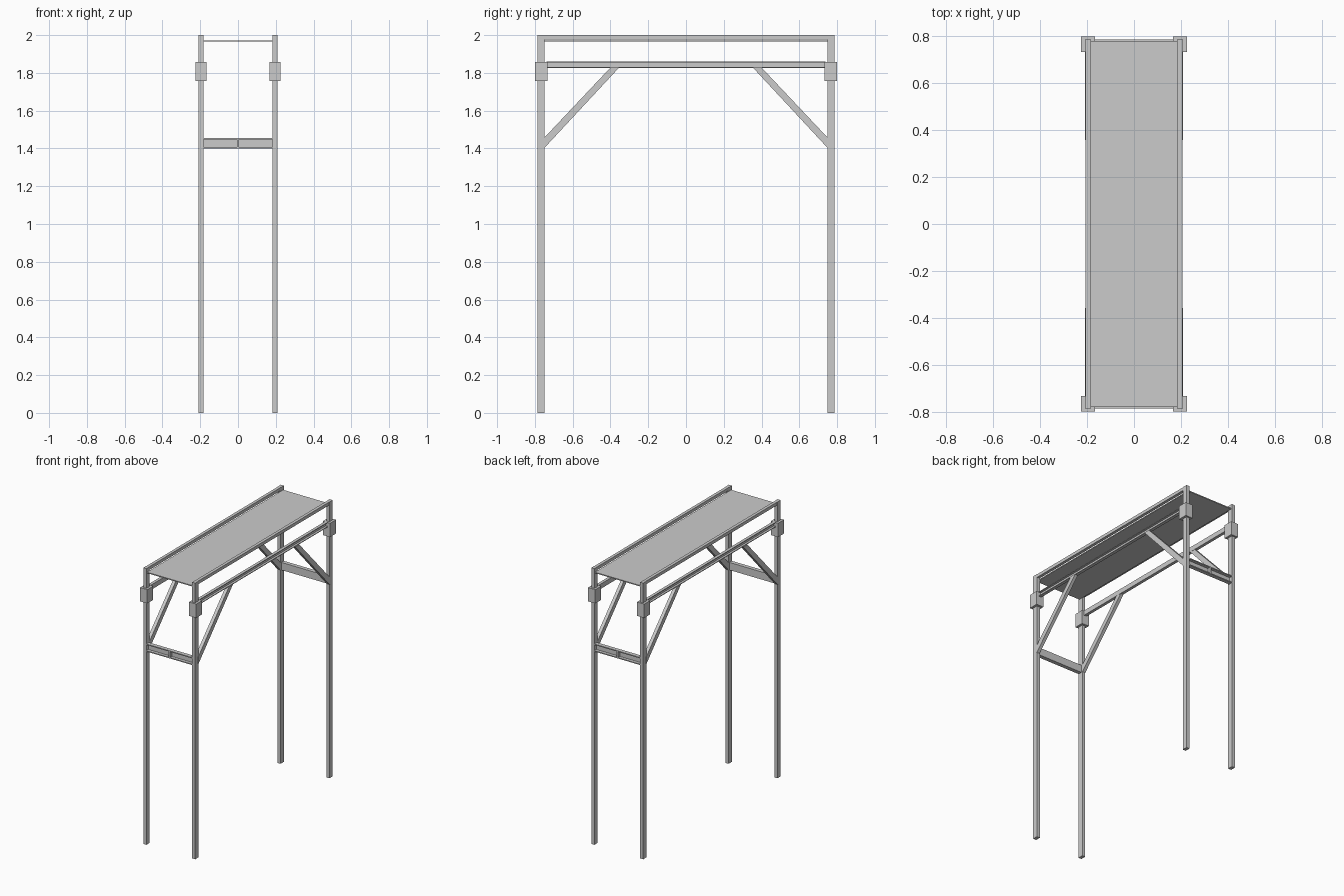
import bpy, bmesh

if "Cube" in bpy.data.objects:
    bpy.data.objects.remove(bpy.data.objects["Cube"])

def mesh_object(name, bm):
    bmesh.ops.recalc_face_normals(bm, faces=bm.faces)
    me = bpy.data.meshes.new(name)
    bm.to_mesh(me)
    bm.free()
    ob = bpy.data.objects.new(name, me)
    bpy.context.collection.objects.link(ob)
    return ob

def add_box(bm, x, y, z):
    vs = bmesh.ops.create_cube(bm, size=1)['verts']
    for v in vs:
        for i, (a, b) in enumerate((x, y, z)):
            v.co[i] = a if v.co[i] < 0 else b

def boxes(name, *parts):
    bm = bmesh.new()
    for p in parts:
        add_box(bm, *p)
    return mesh_object(name, bm)

def prism(name, profile, x0, x1):
    # extrude a y-z outline along x
    bm = bmesh.new()
    f = bm.faces.new([bm.verts.new((x0, y, z)) for y, z in profile])
    ret = bmesh.ops.extrude_face_region(bm, geom=[f])
    for v in ret['geom']:
        if isinstance(v, bmesh.types.BMVert):
            v.co.x = x1
    return mesh_object(name, bm)

def mirrored(ob, x=False, y=False):
    m = ob.modifiers.new("mirror", 'MIRROR')
    m.use_axis = (x, y, False)
    m.use_clip = False
    m.use_mirror_merge = False
    return ob

# Four uprights and the clamp block around each
mirrored(boxes("post", ((0.183, 0.208), (0.749, 0.787), (0, 2))), True, True)
mirrored(boxes("clamp_block", ((0.167, 0.225), (0.732, 0.80), (1.757, 1.857))), True, True)

# Top side rails
mirrored(boxes("top_rail", ((0.184, 0.206), (-0.749, 0.749), (1.977, 2.0))), True)

# Thin shelf panel
boxes("shelf_panel", ((-0.184, 0.184), (-0.78, 0.78), (1.965, 1.972)))

# Side beams: channels open to the outside
mirrored(boxes("side_beam",
               ((0.184, 0.190), (-0.738, 0.738), (1.825, 1.86)),
               ((0.190, 0.206), (-0.738, 0.738), (1.855, 1.86)),
               ((0.190, 0.206), (-0.738, 0.738), (1.825, 1.83))), True)

# End crossbars: channels open to the outside, with a centre stiffener
mirrored(boxes("end_crossbar",
               ((-0.205, 0.205), (0.758, 0.765), (1.40, 1.455)),
               ((-0.205, 0.205), (0.765, 0.787), (1.448, 1.455)),
               ((-0.205, 0.205), (0.765, 0.787), (1.40, 1.407)),
               ((-0.006, 0.006), (0.765, 0.787), (1.407, 1.448))), y=True)

# Diagonal braces from post to side beam
mirrored(prism("diagonal_brace",
               [(0.752, 1.40), (0.752, 1.455), (0.403, 1.825), (0.357, 1.825)],
               0.185, 0.209), True, True)
